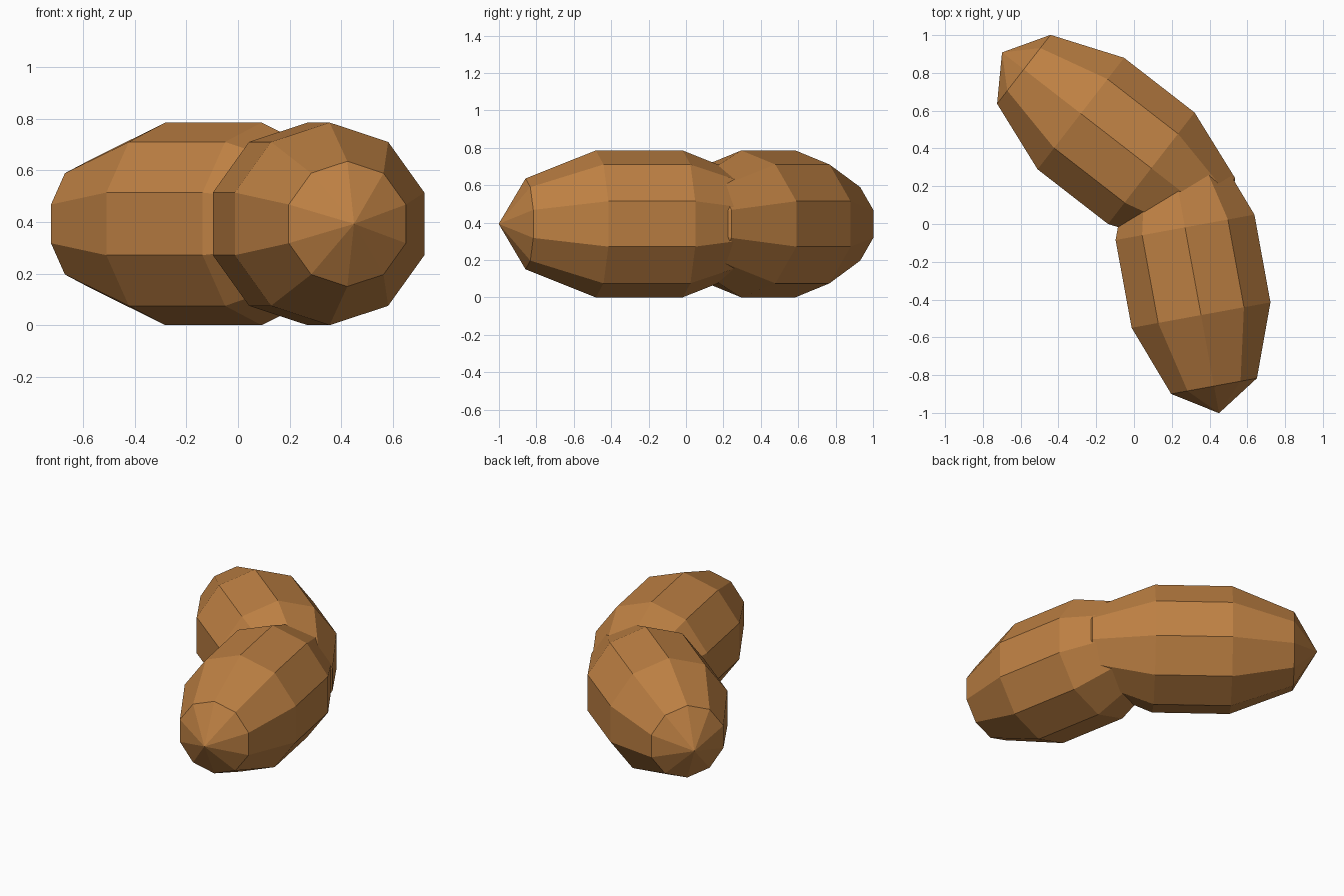
import bpy
import math
from mathutils import Matrix

if "Cube" in bpy.data.objects:
    bpy.data.objects.remove(bpy.data.objects["Cube"])

# single flat brown
brown = bpy.data.materials.new("warm_brown")
brown.diffuse_color = (0.51, 0.216, 0.056, 1.0)
brown.use_nodes = True
brown.node_tree.nodes["Principled BSDF"].inputs["Base Color"].default_value = brown.diffuse_color

RADIUS = 0.413        # widest rings of the 5-band sphere reach 0.393
HALF_LENGTH = 0.764
HEIGHT = 0.393        # centre height, so the bodies rest on z = 0


def lobe(name, x, y, degrees):
    """Stretched ten-sided sphere lying down, turned about the vertical."""
    bpy.ops.mesh.primitive_uv_sphere_add(segments=10, ring_count=5, radius=1)
    obj = bpy.context.object
    obj.name = name
    obj.data.transform(
        Matrix.Translation((x, y, HEIGHT))
        @ Matrix.Rotation(math.radians(degrees), 4, 'Z')
        @ Matrix.Rotation(math.radians(90), 4, 'X')
        @ Matrix.Diagonal((RADIUS, RADIUS, HALF_LENGTH, 1)))
    obj.data.materials.append(brown)
    for face in obj.data.polygons:
        face.use_smooth = False
    return obj


# two overlapping lobes forming a bent shape
lobe("front_lobe", 0.3125, -0.25, 10.37)
lobe("back_lobe", -0.095, 0.44, 52.2)
